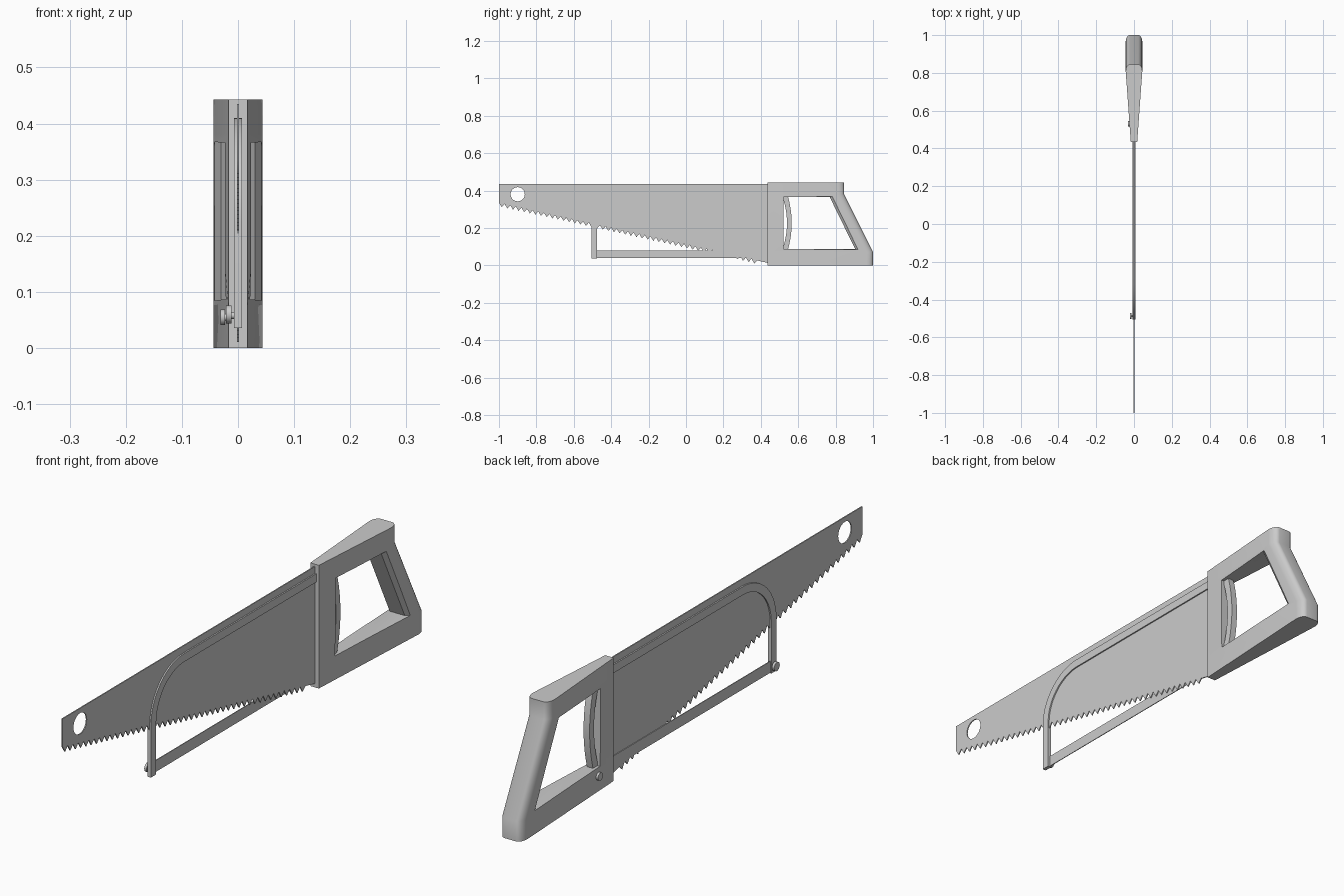
import bpy, bmesh, math
from mathutils import Matrix

if "Cube" in bpy.data.objects:
    bpy.data.objects.remove(bpy.data.objects["Cube"])

# local XY profile -> world YZ, local Z -> world X
TO_YZ = Matrix(((0, 0, 1, 0), (1, 0, 0, 0), (0, 1, 0, 0), (0, 0, 0, 1)))


def activate(ob):
    bpy.ops.object.select_all(action='DESELECT')
    ob.select_set(True)
    bpy.context.view_layer.objects.active = ob


def smooth(ob, angle=32):
    activate(ob)
    bpy.ops.object.shade_smooth_by_angle(angle=math.radians(angle))


def arc(cy, cz, r, a0, a1, n):
    return [(cy + r * math.cos(math.radians(a0 + (a1 - a0) * i / n)),
             cz + r * math.sin(math.radians(a0 + (a1 - a0) * i / n))) for i in range(n + 1)]


def plate(name, loops, half, x=0.0):
    """Flat plate from closed (y, z) outlines; extra outlines become holes."""
    cu = bpy.data.curves.new(name, 'CURVE')
    cu.dimensions, cu.fill_mode, cu.extrude = '2D', 'BOTH', half
    for loop in loops:
        sp = cu.splines.new('POLY')
        sp.points.add(len(loop) - 1)
        for p, (y, z) in zip(sp.points, loop):
            p.co = (y, z, 0, 1)
        sp.use_cyclic_u = True
    ob = bpy.data.objects.new(name, cu)
    bpy.context.collection.objects.link(ob)
    activate(ob)
    bpy.ops.object.convert(target='MESH')
    ob = bpy.context.object
    ob.data.transform(Matrix.Translation((x, 0, 0)) @ TO_YZ)
    smooth(ob)
    return ob


def loft(name, rings):
    """Closed solid through rings of equal point count."""
    bm = bmesh.new()
    vs = [[bm.verts.new(p) for p in r] for r in rings]
    n = len(rings[0])
    for a, b in zip(vs, vs[1:]):
        for i in range(n):
            bm.faces.new((a[i], a[(i + 1) % n], b[(i + 1) % n], b[i]))
    bm.faces.new(vs[0])
    bm.faces.new(vs[-1])
    bmesh.ops.recalc_face_normals(bm, faces=bm.faces)
    bmesh.ops.triangulate(bm, faces=[f for f in bm.faces if len(f.verts) == 4])
    me = bpy.data.meshes.new(name)
    bm.to_mesh(me)
    bm.free()
    ob = bpy.data.objects.new(name, me)
    bpy.context.collection.objects.link(ob)
    return ob


def disc(name, y, z, x0, x1, r, sides=16):
    bpy.ops.mesh.primitive_cylinder_add(vertices=sides, radius=r, depth=abs(x1 - x0),
                                        location=((x0 + x1) / 2, y, z), rotation=(0, math.pi / 2, 0))
    ob = bpy.context.object
    ob.name = name
    smooth(ob)


# main blade with slanted teeth and hanging hole
def root(y):
    return 0.335 - 0.222 * (y + 1)


teeth, n = [], 46
pitch = 1.38 / n
for i in range(n):
    y = -1 + i * pitch
    teeth += [(y, root(y)), (y + pitch * 0.5, root(y + pitch * 0.5) - 0.021)]
blade = teeth + [(0.38, 0.026), (0.45, 0.010), (0.45, 0.435), (-1, 0.435)]
plate("saw_blade", [blade, arc(-0.90, 0.38, 0.038, 0, 345, 23)], 0.002)

# bow frame
bow = [(0.46, 0.41)] + arc(-0.315, 0.22, 0.19, 90, 180, 14) + [(-0.505, 0.036), (-0.475, 0.036)] \
    + arc(-0.315, 0.22, 0.16, 180, 90, 14) + [(0.46, 0.38)]
plate("bow_frame", [bow], 0.007)

# thin hacksaw blade, set to one side of the main blade
plate("hacksaw_blade", [[(-0.49, 0.039), (0.46, 0.039), (0.46, 0.08), (-0.49, 0.08)]], 0.0015, -0.003)

# handle body: tapered sides, rounded back, leaning grip
rings = []
for z, yb in ((0, 1.0), (0.072, 1.0), (0.38, 0.845), (0.443, 0.845)):
    half = [(0.017, 0.435)] + [(0.022 + 0.022 * math.cos(a), yb - 0.035 + 0.035 * math.sin(a))
                               for a in [math.pi / 2 * i / 6 for i in range(7)]]
    rings.append([(x, y, z) for x, y in half] + [(-x, y, z) for x, y in reversed(half)])
handle = loft("handle", rings)

# handle opening, flared towards the outside along the grip
cut = []
for x, d in ((-0.06, 0.035), (-0.03, 0), (0.03, 0), (0.06, 0.035)):
    cut.append([(x, 0.52, 0.086 - d * 0.1), (x, 0.905 + d, 0.086 - d * 0.1),
                (x, 0.768 + d, 0.366 + d * 0.1), (x, 0.52, 0.366 + d * 0.1)])
cutter = loft("opening_cutter", cut)
cutter.hide_render = True
mod = handle.modifiers.new("opening", 'BOOLEAN')
mod.operation, mod.solver, mod.object = 'DIFFERENCE', 'EXACT', cutter
activate(handle)
bpy.ops.object.modifier_apply(modifier="opening")
bpy.data.objects.remove(cutter)
smooth(handle)

# curved finger strip at the front of the opening
zs = [0.084 + 0.284 * i / 12 for i in range(13)]


def bulge(z, y0, h):
    return (y0 + h * (1 - ((z - 0.226) / 0.142) ** 2), z)


strip = [bulge(z, 0.515, 0.025) for z in zs] + [bulge(z, 0.545, 0.02) for z in reversed(zs)]
plate("finger_strip", [strip], 0.012)

# clamping knobs
disc("bow_bolt", -0.487, 0.058, 0.0, -0.014, 0.006)
disc("bow_knob", -0.487, 0.060, -0.012, -0.021, 0.016)
disc("handle_bolt", 0.53, 0.055, -0.015, -0.024, 0.006)
disc("handle_knob", 0.53, 0.055, -0.023, -0.031, 0.014)
